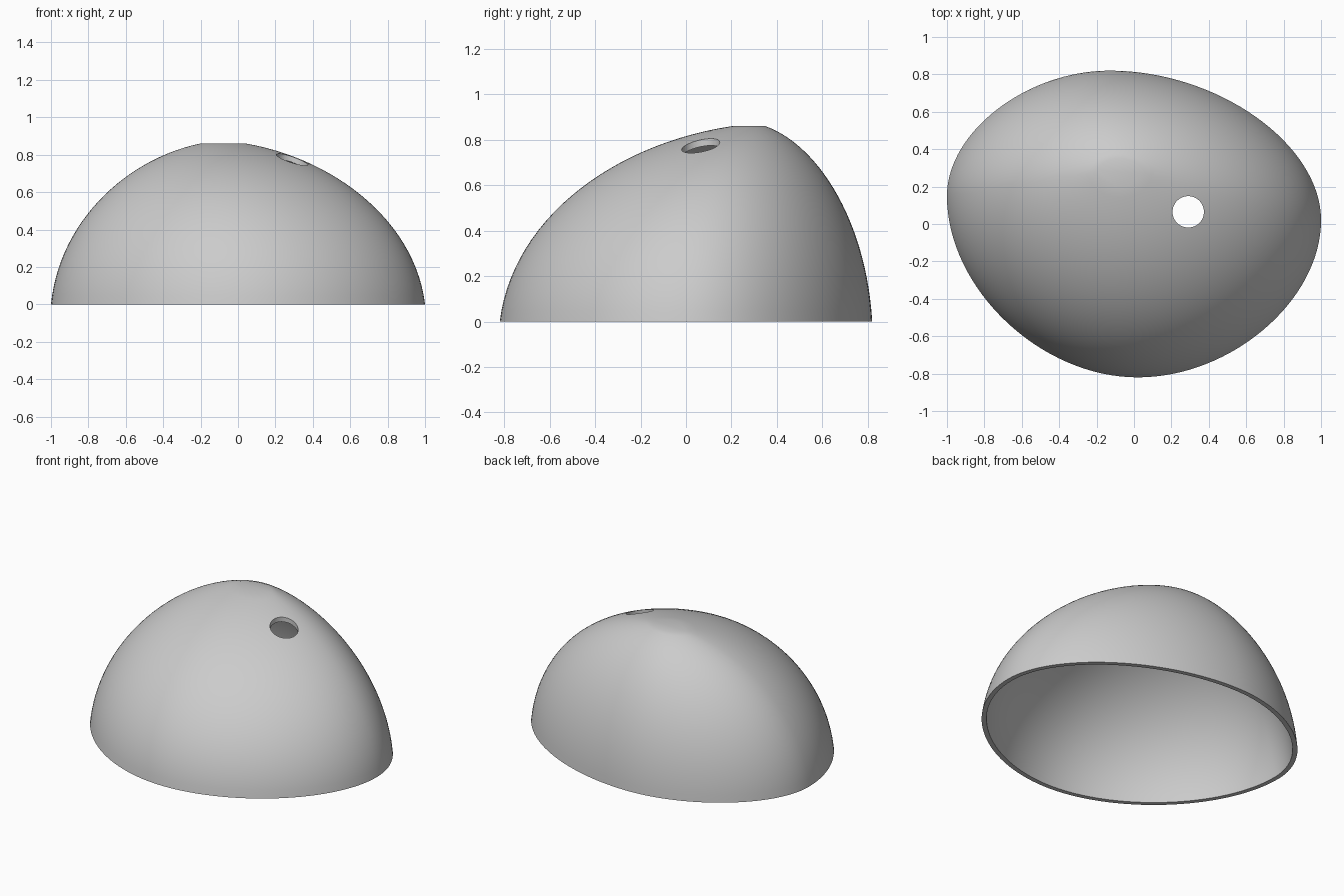
import bpy
import bmesh
from mathutils import Vector
from mathutils.geometry import interpolate_bezier

cube = bpy.data.objects.get("Cube")
if cube:
    bpy.data.objects.remove(cube, do_unlink=True)

QUARTER = 32      # points per quarter of each ring
RINGS = 28        # rings from rim to crown
ROUND = 0.51      # handle length of the oval quarters
WALL = 0.03


def oval(right, back, left, front):
    """Closed lopsided oval through its four extreme points."""
    ends = [Vector((*p, 0)) for p in (right, back, left, front)]
    points = []
    for i in range(4):
        a, b = ends[i], ends[(i + 1) % 4]
        # leave the side points along y and the front/back points along x
        corner = Vector((a.x, b.y, 0)) if i % 2 == 0 else Vector((b.x, a.y, 0))
        points += interpolate_bezier(a, a.lerp(corner, ROUND),
                                     b.lerp(corner, ROUND), b, QUARTER + 1)[:-1]
    return points


def dome_rings(bm, inset):
    """Rings of one dome skin, rising from the rim oval to the flat crown."""
    rim = oval((1 - inset, 0.02), (-0.13, 0.82 - inset),
               (-1 + inset, 0.15), (0.02, -0.82 + inset))
    crown = oval((0.04, 0.28), (-0.08, 0.35), (-0.2, 0.28), (-0.08, 0.2))
    centre = Vector((-0.09, 0.28, 0))
    height = 0.86 - inset
    columns = []
    for low, high in zip(rim, crown):
        shoulder = centre.lerp(low, 0.95) + Vector((0, 0, height * 0.523))
        brow = centre.lerp(low, 0.55) + Vector((0, 0, height * 0.907))
        top = high + Vector((0, 0, height))
        columns.append(interpolate_bezier(low, shoulder, brow, top, RINGS))
    return [[bm.verts.new(col[k]) for col in columns] for k in range(RINGS)]


def bridge(bm, ring_a, ring_b):
    n = len(ring_a)
    for i in range(n):
        j = (i + 1) % n
        bm.faces.new((ring_a[i], ring_a[j], ring_b[j], ring_b[i]))


# Hollow dome: outer skin, inner skin and the flat rim joining them
bm = bmesh.new()
skins = [dome_rings(bm, 0), dome_rings(bm, WALL)]
for skin in skins:
    for lower, upper in zip(skin, skin[1:]):
        bridge(bm, lower, upper)
    bm.faces.new(skin[-1])
bridge(bm, skins[0][0], skins[1][0])
bmesh.ops.recalc_face_normals(bm, faces=bm.faces)
mesh = bpy.data.meshes.new("dome_shell")
bm.to_mesh(mesh)
bm.free()
dome = bpy.data.objects.new("dome_shell", mesh)
bpy.context.collection.objects.link(dome)

# Plain grey material
grey = bpy.data.materials.new("plain_grey")
grey.use_nodes = True
colour = (0.6, 0.6, 0.6, 1)
grey.diffuse_color = colour
grey.node_tree.nodes["Principled BSDF"].inputs["Base Color"].default_value = colour
mesh.materials.append(grey)

# Round hole drilled straight down through the roof
bpy.ops.mesh.primitive_cylinder_add(vertices=48, radius=0.084, depth=0.6,
                                    location=(0.29, 0.065, 0.8))
cutter = bpy.context.object
cutter.name = "hole_cutter"
cutter.hide_render = True
cutter.data.materials.append(grey)
drill = dome.modifiers.new("hole", "BOOLEAN")
drill.operation = "DIFFERENCE"
drill.solver = "EXACT"
drill.object = cutter

bpy.ops.object.select_all(action="DESELECT")
dome.select_set(True)
bpy.context.view_layer.objects.active = dome
bpy.ops.object.modifier_apply(modifier=drill.name)
bpy.data.objects.remove(cutter, do_unlink=True)
bpy.ops.object.shade_smooth_by_angle(angle=0.6)
